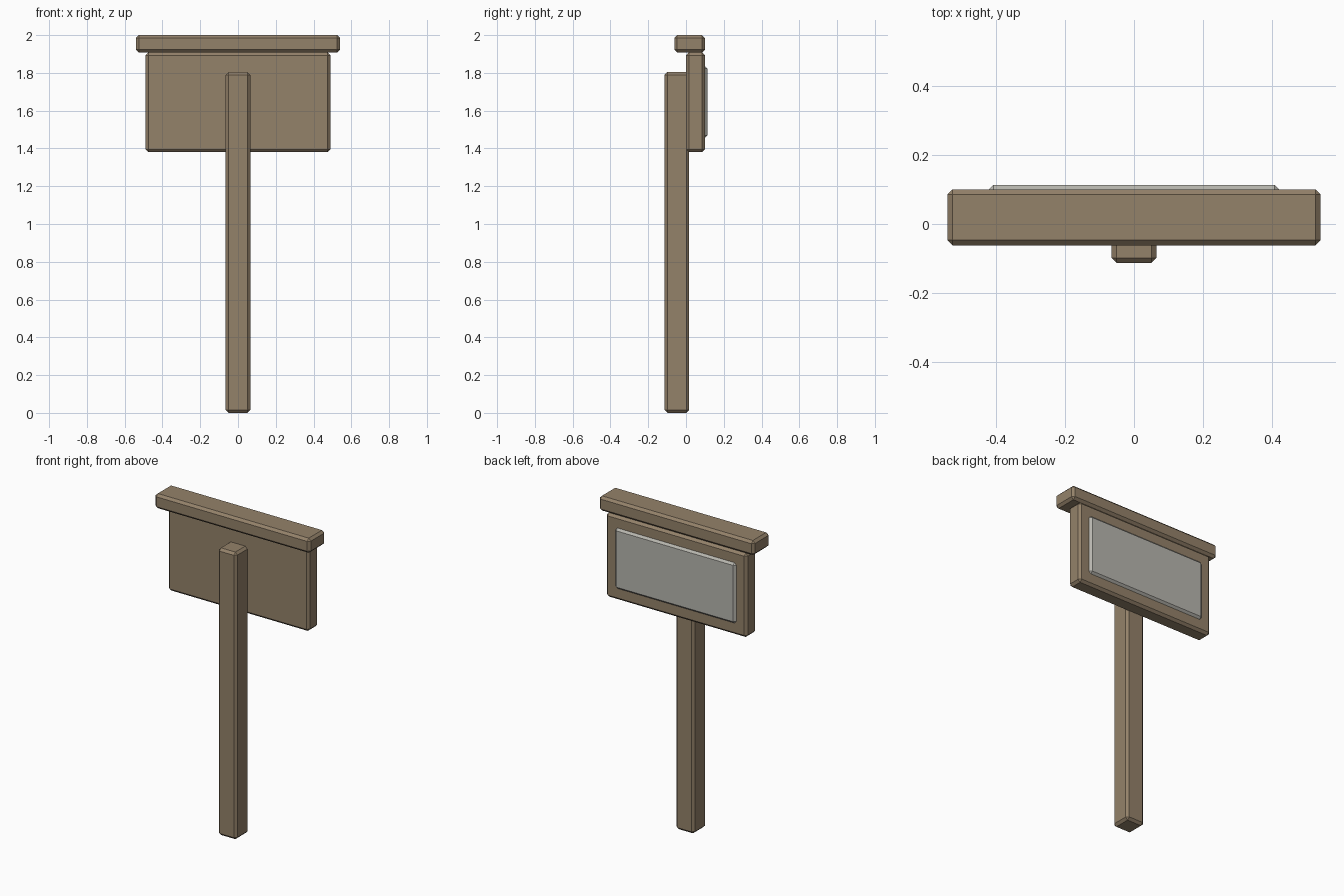
import bpy

cube = bpy.data.objects.get("Cube")
if cube:
    bpy.data.objects.remove(cube, do_unlink=True)


def material(name, colour):
    mat = bpy.data.materials.new(name)
    mat.use_nodes = True
    mat.diffuse_color = colour
    mat.node_tree.nodes["Principled BSDF"].inputs["Base Color"].default_value = colour
    return mat


def block(name, low, high, mat, chamfer=0.015):
    """Box between two corners with flat chamfered edges."""
    centre = [(a + b) / 2 for a, b in zip(low, high)]
    bpy.ops.mesh.primitive_cube_add(size=1, location=centre)
    obj = bpy.context.object
    obj.name = name
    obj.scale = [b - a for a, b in zip(low, high)]
    bpy.ops.object.transform_apply(location=False, rotation=False, scale=True)
    bevel = obj.modifiers.new("chamfer", "BEVEL")
    bevel.width = chamfer
    bevel.segments = 1
    obj.data.materials.append(mat)
    return obj


wood = material("weathered wood", (0.296, 0.223, 0.144, 1))
grey = material("pale grey panel", (0.476, 0.468, 0.426, 1))

# Upright post standing in front of the board
block("post", (-0.065, -0.113, 0), (0.065, 0.017, 1.805), wood)

# Board and its overhanging cap
block("sign_board", (-0.49, 0, 1.38), (0.49, 0.1, 1.908), wood)
block("top_cap", (-0.54, -0.062, 1.908), (0.54, 0.1, 2), wood)

# Raised panel set into the back of the board
block("notice_panel", (-0.42, 0.06, 1.455), (0.42, 0.113, 1.835), grey, 0.013)
